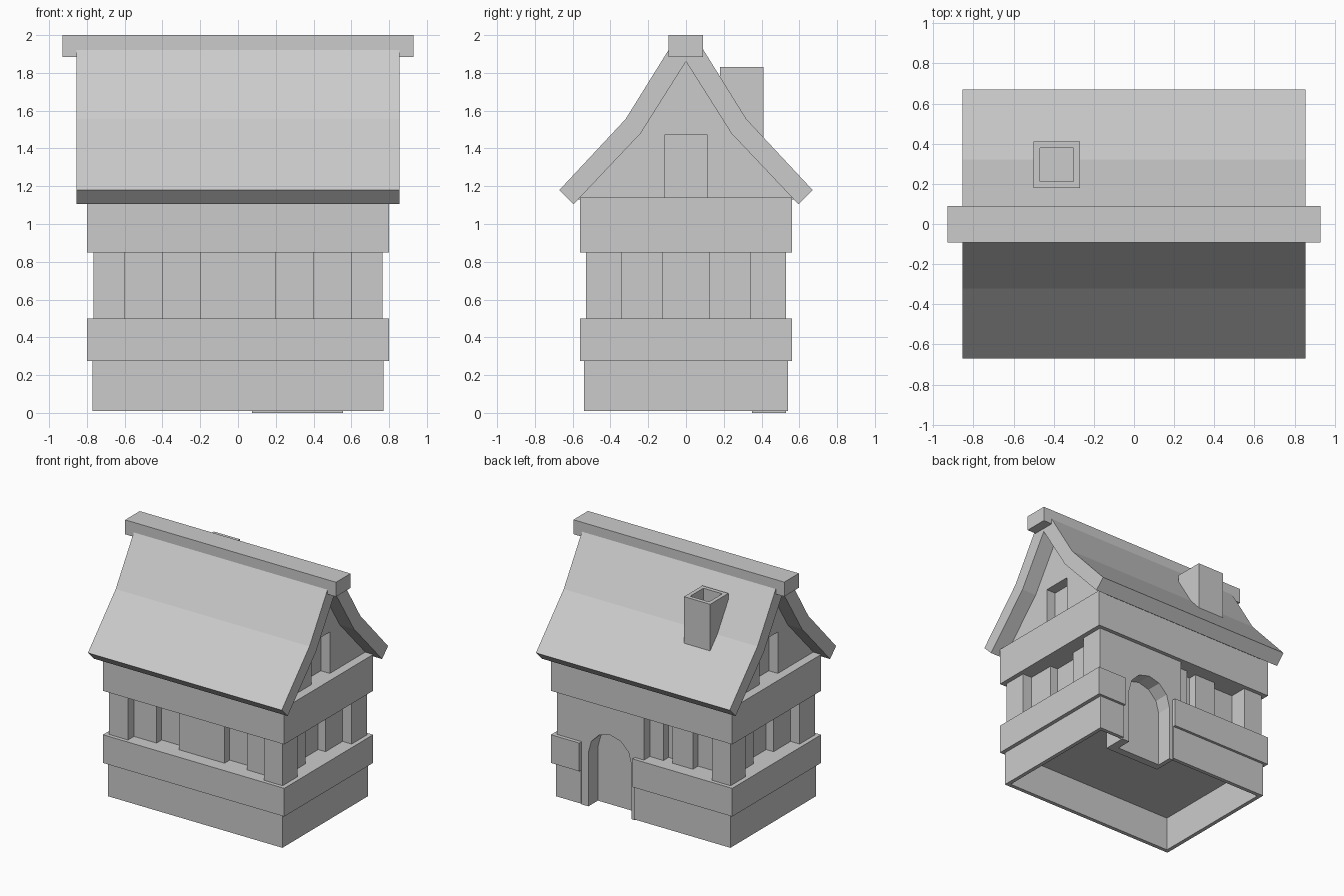
import bpy, bmesh, math

if "Cube" in bpy.data.objects:
    bpy.data.objects.remove(bpy.data.objects["Cube"])


def finish(name, bm):
    bmesh.ops.recalc_face_normals(bm, faces=bm.faces)
    me = bpy.data.meshes.new(name)
    bm.to_mesh(me)
    bm.free()
    ob = bpy.data.objects.new(name, me)
    bpy.context.collection.objects.link(ob)
    return ob


def prism(name, pts, lo, hi, axis):
    """Extrude a flat profile (with z as second coordinate) along x or y."""
    bm = bmesh.new()
    place = (lambda p, d: (d, p[0], p[1])) if axis == 'x' else (lambda p, d: (p[0], d, p[1]))
    face = bm.faces.new([bm.verts.new(place(p, lo)) for p in pts])
    new = bmesh.ops.extrude_face_region(bm, geom=[face])['geom']
    step = (hi - lo, 0, 0) if axis == 'x' else (0, hi - lo, 0)
    bmesh.ops.translate(bm, vec=step, verts=[v for v in new if isinstance(v, bmesh.types.BMVert)])
    return finish(name, bm)


def box(name, x0, x1, y0, y1, z0, z1):
    return prism(name, [(x0, z0), (x1, z0), (x1, z1), (x0, z1)], y0, y1, 'y')


def mirrored(pts):
    return pts + [(-a, b) for a, b in reversed(pts) if a != 0]


# Hollow plinth, open at the doorway
box("plinth_front", -.77, .77, -.54, -.51, .01, .29)
for s, n in ((-1, "left"), (1, "right")):
    a, b = sorted((s * .77, s * .74))
    box("plinth_" + n, a, b, -.53, .54, .01, .29)
box("plinth_back_long", -.77, .08, .51, .54, .01, .29)
box("plinth_back_short", .55, .77, .51, .54, .01, .29)

# Lower band, split at the doorway, and upper band
box("lower_band", -.8, .8, -.56, .36, .275, .5)
box("lower_band_back_long", -.8, .08, .36, .56, .275, .5)
box("lower_band_back_short", .55, .8, .36, .56, .275, .5)
box("upper_band", -.8, .8, -.56, .56, .85, 1.14)

# Middle storey: deep core, corner posts, stepped wall panels
Z0, Z1 = .49, .86
box("window_core", -.62, .62, -.39, .39, Z0, Z1)
for sx in (-1, 1):
    for sy in (-1, 1):
        xa, xb = sorted((sx * .6, sx * .765))
        ya, yb = sorted((sy * .34, sy * .53))
        box("corner_post", xa, xb, ya, yb, Z0, Z1)
        ya, yb = sorted((sy * .125, sy * .345))
        xa, xb = sorted((sx * .5, sx * .685))
        box("side_panel", xa, xb, ya, yb, Z0, Z1)
for a, b in ((-.61, -.4), (-.2, .2), (.4, .61)):
    box("front_panel", a, b, -.455, -.3, Z0, Z1)
for a, b in ((-.12, .02), (-.38, -.2)):
    box("back_panel", a, b, .3, .455, Z0, Z1)

# Arched doorway and recessed door
arch = [(.3 - .19 * math.cos(math.pi * i / 6), .43 + .19 * math.sin(math.pi * i / 6)) for i in range(7)]
frame = [(.555, 0), (.555, .4), (.6, .4), (.6, .86), (0, .86), (0, .4), (.075, .4), (.075, 0), (.11, 0)]
prism("door_frame", frame + arch + [(.49, 0)], .35, .53, 'y')
box("door", .1, .5, .35, .41, 0, .66)

# Gable walls with attic window niches
slope = [(.575, 1.13), (.26, 1.49), (0, 1.88)]
prism("attic_core", mirrored(slope), -.65, .65, 'x')
half = [(.115, 1.47), (.115, 1.13)] + slope
for s, n in ((-1, "left"), (1, "right")):
    a, b = sorted((s * .65, s * .73))
    prism("gable_" + n, mirrored(half), a, b, 'x')

# Curved roof shell and ridge beam
under = [(0, 1.86), (.24, 1.48), (.595, 1.105)]
outer = [(.67, 1.18), (.32, 1.555), (.09, 1.925)]
outline = under + outer + [(-a, b) for a, b in reversed(outer)] + [(-a, b) for a, b in reversed(under[1:])]
prism("roof", outline, -.855, .855, 'x')
box("ridge_beam", -.93, .93, -.093, .09, 1.885, 2)

# Chimney with a square flue
chimney = box("chimney", -.5, -.27, .18, .41, 1.42, 1.83)
bm = bmesh.new()
bm.from_mesh(chimney.data)
bm.normal_update()
top = max(bm.faces, key=lambda f: f.calc_center_median().z)
bmesh.ops.inset_region(bm, faces=[top], thickness=.045)
flue = bmesh.ops.extrude_discrete_faces(bm, faces=[top])['faces'][0]
bmesh.ops.translate(bm, vec=(0, 0, -.1), verts=flue.verts)
bm.to_mesh(chimney.data)
bm.free()
